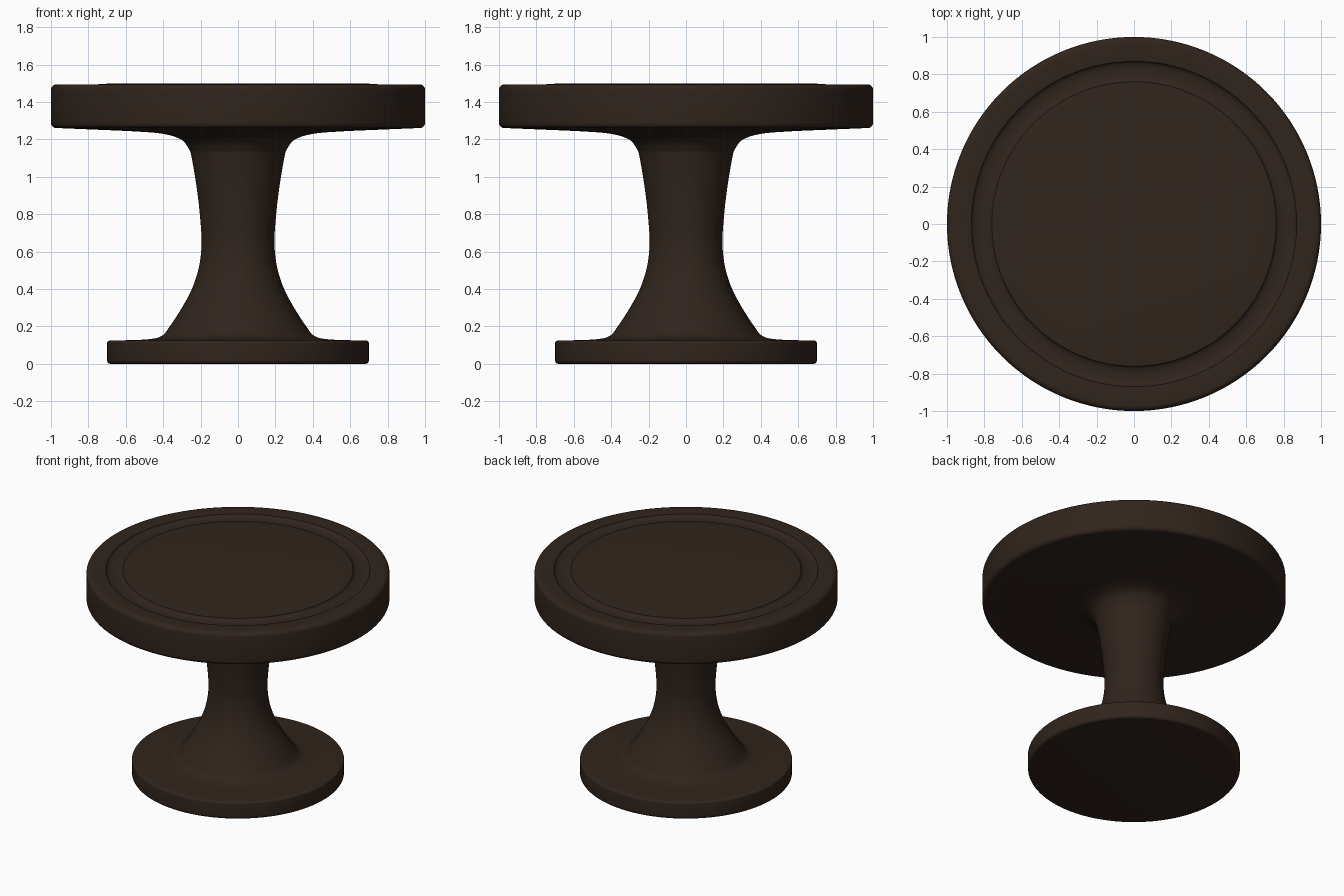
import bpy, bmesh, math

if "Cube" in bpy.data.objects:
    bpy.data.objects.remove(bpy.data.objects["Cube"])

SEGMENTS = 128
mat = bpy.data.materials.new("dark_bronze")
mat.diffuse_color = (0.03, 0.018, 0.012, 1)
mat.use_nodes = True
mat.node_tree.nodes["Principled BSDF"].inputs["Base Color"].default_value = mat.diffuse_color


def lathe(name, profile):
    """Revolve an (r, z) profile about z; the ends lie on the axis."""
    bm = bmesh.new()
    verts = [bm.verts.new((r, 0, z)) for r, z in profile]
    edges = [bm.edges.new(p) for p in zip(verts, verts[1:])]
    bmesh.ops.spin(bm, geom=verts + edges, cent=(0, 0, 0), axis=(0, 0, 1),
                   angle=math.tau, steps=SEGMENTS)
    bmesh.ops.remove_doubles(bm, verts=bm.verts, dist=1e-4)
    bmesh.ops.recalc_face_normals(bm, faces=bm.faces)
    mesh = bpy.data.meshes.new(name)
    bm.to_mesh(mesh)
    bm.free()
    mesh.materials.append(mat)
    obj = bpy.data.objects.new(name, mesh)
    bpy.context.collection.objects.link(obj)
    bpy.context.view_layer.objects.active = obj
    obj.select_set(True)
    bpy.ops.object.shade_smooth_by_angle(angle=math.radians(40))
    obj.select_set(False)
    return obj


def corner(r, z, rad, start):
    """Quarter-round corner points, running counter-clockwise from start degrees."""
    return [(r + rad * math.cos(a), z + rad * math.sin(a))
            for a in (math.radians(start + 15 * i) for i in range(7))]


def spline(pts, n=5):
    """Smooth Catmull-Rom curve through the points."""
    p = [pts[0]] + pts + [pts[-1]]
    out = []
    for a, b, c, d in zip(p, p[1:], p[2:], p[3:]):
        for i in range(n):
            t = i / n
            out.append(tuple(0.5 * (2 * q + (s - o) * t
                             + (2 * o - 5 * q + 4 * s - w) * t * t
                             + (3 * q - o - 3 * s + w) * t ** 3)
                             for o, q, s, w in zip(a, b, c, d)))
    return out + [pts[-1]]


# Round base plate edge
base = [(0, 0)] + corner(0.68, 0.02, 0.02, -90) + corner(0.685, 0.11, 0.015, 0)

# Flared stem, blending from the base into the underside of the head
stem = spline([(0.62, 0.126), (0.50, 0.13), (0.43, 0.14), (0.395, 0.16),
               (0.365, 0.20), (0.30, 0.30), (0.247, 0.40), (0.213, 0.50),
               (0.197, 0.60), (0.196, 0.70), (0.215, 0.90), (0.247, 1.10),
               (0.263, 1.15), (0.305, 1.20), (0.40, 1.23), (0.55, 1.243),
               (0.75, 1.252), (0.94, 1.26)])

# Head rim and the shallow ring groove around the raised centre
rim = corner(0.97, 1.29, 0.03, -90) + corner(0.97, 1.465, 0.03, 0)
groove = [(0.88, 1.495)] + [
    (0.815 + 0.055 * math.cos(a), 1.493 - 0.022 * math.sin(a))
    for a in (math.pi * i / 12 for i in range(13))]
top = [(0.74, 1.496), (0.66, 1.5), (0, 1.5)]

lathe("cabinet_knob", base + stem + rim + groove + top)
